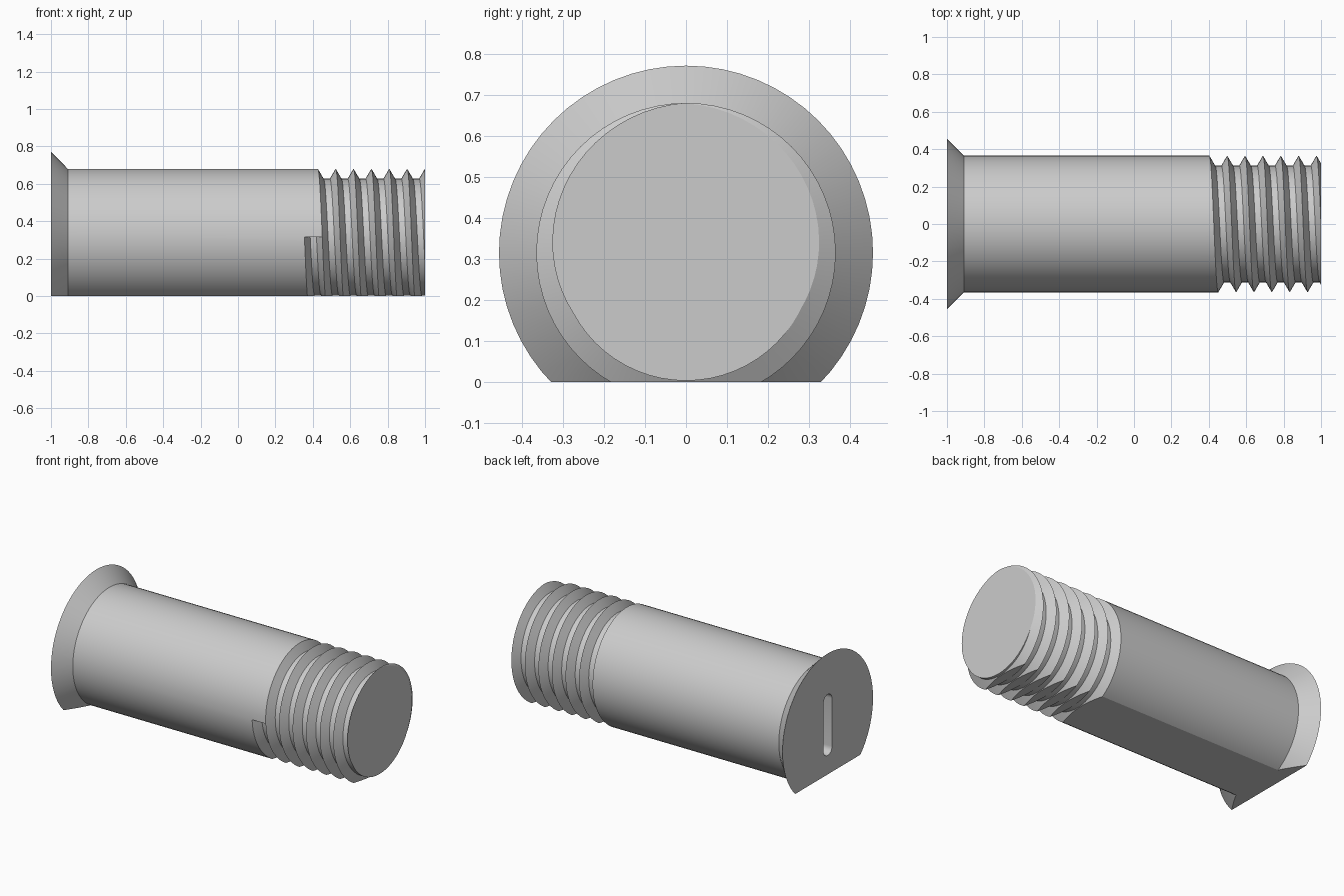
import bpy
import bmesh
from math import pi, cos, sin
from mathutils import Vector

cube = bpy.data.objects.get("Cube")
if cube:
    bpy.data.objects.remove(cube, do_unlink=True)

SEGMENTS = 64
AXIS_Z = 0.315
HEAD_R, SHANK_R, ROOT_R = 0.456, 0.365, 0.312
PITCH, FLANK = 0.0955, 0.031
THREAD_START, TURNS = 0.355, 7

steel = bpy.data.materials.new("plain grey")
steel.use_nodes = True
grey = (0.6, 0.6, 0.6, 1)
steel.diffuse_color = grey
steel.node_tree.nodes["Principled BSDF"].inputs["Base Color"].default_value = grey


def add_object(name, bm):
    mesh = bpy.data.meshes.new(name)
    bm.to_mesh(mesh)
    bm.free()
    mesh.materials.append(steel)
    obj = bpy.data.objects.new(name, mesh)
    bpy.context.collection.objects.link(obj)
    return obj


def column_profile(turn):
    """Lengthwise (x, radius) profile at a fraction of a turn around the axis."""
    start = THREAD_START + PITCH * turn
    points = [(-1, HEAD_R), (-0.91, SHANK_R), (THREAD_START, SHANK_R), (start, SHANK_R)]
    for k in range(TURNS):
        x = start + k * PITCH
        points += [(x + FLANK, ROOT_R), (x + PITCH - FLANK, ROOT_R), (x + PITCH, SHANK_R)]
    return points


def fill_open(bm):
    edges = [e for e in bm.edges if e.is_boundary]
    bmesh.ops.holes_fill(bm, edges=edges, sides=0)


def slice_off(bm, point, normal):
    geom = bm.verts[:] + bm.edges[:] + bm.faces[:]
    bmesh.ops.bisect_plane(bm, geom=geom, dist=1e-5, plane_co=point,
                           plane_no=normal, clear_outer=True)
    fill_open(bm)


# Bolt skin: head, shank and helical thread, one column per angle
bm = bmesh.new()
columns = []
for i in range(SEGMENTS + 1):
    angle = pi + 2 * pi * i / SEGMENTS
    columns.append([bm.verts.new((x, r * cos(angle), AXIS_Z + r * sin(angle)))
                    for x, r in column_profile(i / SEGMENTS)])
for a, b in zip(columns, columns[1:]):
    for j in range(len(a) - 1):
        bm.faces.new((a[j], a[j + 1], b[j + 1], b[j]))

# Wall where the thread groove begins
bm.faces.new(columns[0][3:7])
bmesh.ops.remove_doubles(bm, verts=bm.verts[:], dist=1e-5)

# Head face, thread end and the flat underside
slice_off(bm, Vector((1, 0, 0)), Vector((1, 0, 0)))
slice_off(bm, Vector((0, 0, 0)), Vector((0, 0, -1)))
bmesh.ops.recalc_face_normals(bm, faces=bm.faces[:])
bolt = add_object("bolt", bm)

# Round-ended driver slot cut into the head
bm = bmesh.new()
radius, half, depth = 0.043, 0.152, 0.12
outline = []
for centre, first in ((half, 0), (-half, pi)):
    for i in range(13):
        a = first + pi * i / 12
        outline.append(bm.verts.new((-1.05, radius * cos(a),
                                     AXIS_Z + centre + radius * sin(a))))
face = bm.faces.new(outline)
grown = bmesh.ops.extrude_face_region(bm, geom=[face])["geom"]
bmesh.ops.translate(bm, vec=(0.05 + depth, 0, 0),
                    verts=[v for v in grown if isinstance(v, bmesh.types.BMVert)])
bmesh.ops.recalc_face_normals(bm, faces=bm.faces[:])
cutter = add_object("slot_cutter", bm)
cutter.hide_render = True

cut = bolt.modifiers.new("driver slot", 'BOOLEAN')
cut.operation = 'DIFFERENCE'
cut.solver = 'EXACT'
cut.object = cutter
bpy.ops.object.select_all(action='DESELECT')
bpy.context.view_layer.objects.active = bolt
bolt.select_set(True)
bpy.ops.object.modifier_apply(modifier=cut.name)
bpy.data.objects.remove(cutter, do_unlink=True)
bpy.ops.object.shade_smooth_by_angle(angle=pi / 6)
